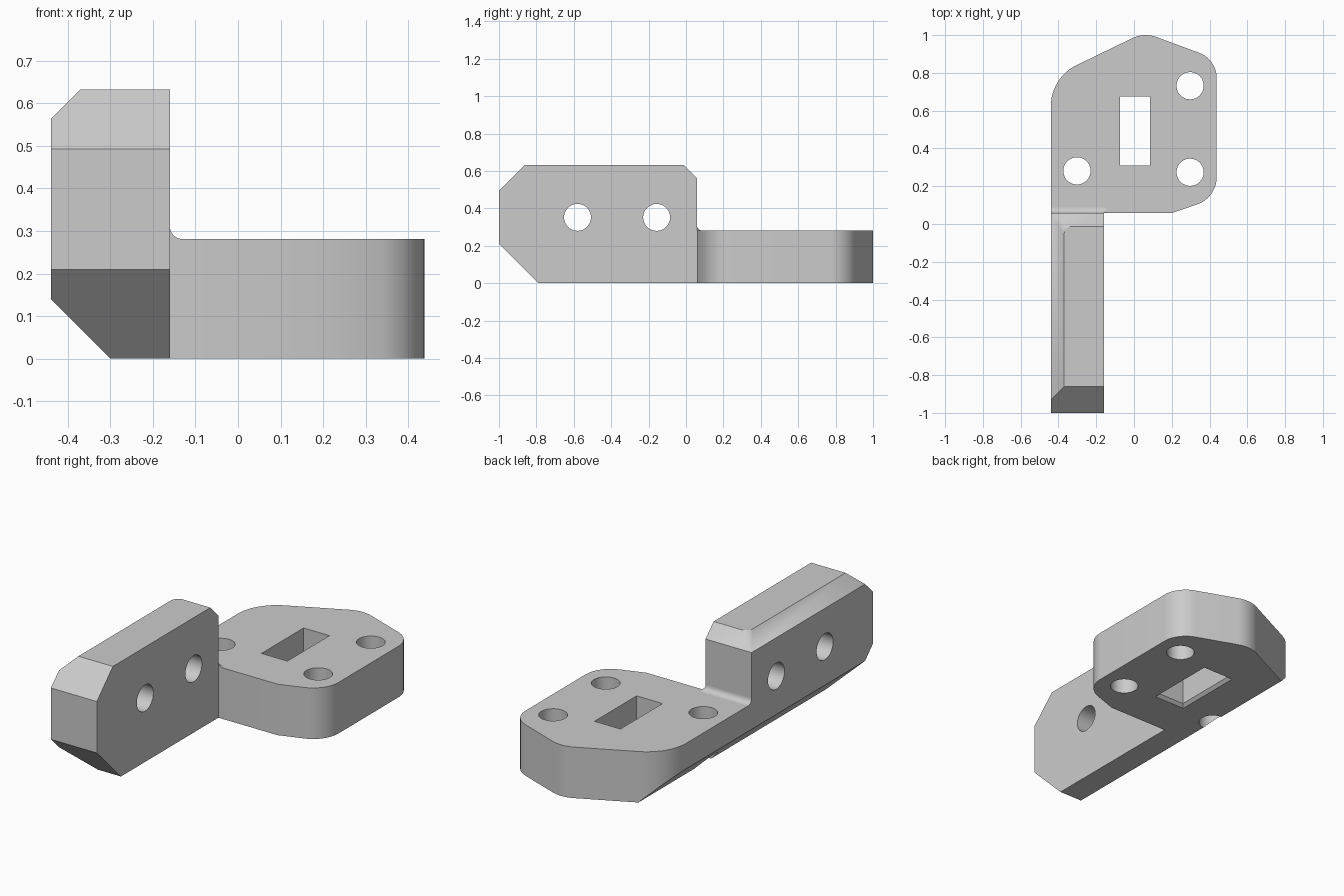
import bpy, bmesh, math
from mathutils import Vector

cube = bpy.data.objects.get("Cube")
if cube:
    bpy.data.objects.remove(cube, do_unlink=True)

grey = bpy.data.materials.new("plain_grey")
grey.use_nodes = True
grey.diffuse_color = (0.6, 0.6, 0.6, 1)
grey.node_tree.nodes["Principled BSDF"].inputs["Base Color"].default_value = (0.6, 0.6, 0.6, 1)

LEFT, INNER, BACK = -0.44, -0.16, 0.058   # arm sides and back face
PLATE_TOP, ARM_TOP = 0.281, 0.633


def loft(name, rings, planes=()):
    """Closed solid through matching rings, then trimmed by (point, outward normal) planes."""
    bm = bmesh.new()
    rows = [[bm.verts.new(p) for p in ring] for ring in rings]
    n = len(rows[0])
    for a, b in zip(rows, rows[1:]):
        for i in range(n):
            j = (i + 1) % n
            bm.faces.new((a[i], a[j], b[j], b[i]))
    bm.faces.new(rows[0][::-1])
    bm.faces.new(rows[-1])
    for point, normal in planes:
        geom = bm.verts[:] + bm.edges[:] + bm.faces[:]
        cut = bmesh.ops.bisect_plane(bm, geom=geom, dist=1e-5, plane_co=point,
                                     plane_no=normal, clear_outer=True)
        edges = [e for e in cut["geom_cut"] if isinstance(e, bmesh.types.BMEdge)]
        bmesh.ops.holes_fill(bm, edges=edges)
    bmesh.ops.remove_doubles(bm, verts=bm.verts, dist=1e-5)
    bmesh.ops.recalc_face_normals(bm, faces=bm.faces)
    mesh = bpy.data.meshes.new(name)
    bm.to_mesh(mesh)
    bm.free()
    mesh.materials.append(grey)
    obj = bpy.data.objects.new(name, mesh)
    bpy.context.collection.objects.link(obj)
    return obj


def combine(target, other, operation):
    mod = target.modifiers.new(operation, "BOOLEAN")
    mod.operation, mod.solver, mod.object = operation, "EXACT", other
    bpy.context.view_layer.objects.active = target
    bpy.ops.object.modifier_apply(modifier=mod.name)
    bpy.data.objects.remove(other, do_unlink=True)


def rounded(corners, steps=12):
    """Outline from (x, y, tangent length) corners, each rounded by an arc."""
    out = []
    for i, (x, y, t) in enumerate(corners):
        p = Vector((x, y, 0))
        if not t:
            out.append(p)
            continue
        a = (Vector((*corners[i - 1][:2], 0)) - p).normalized()
        b = (Vector((*corners[(i + 1) % len(corners)][:2], 0)) - p).normalized()
        half = a.angle(b) / 2
        centre = p + (a + b).normalized() * t / math.cos(half)
        start, end = (p + a * t - centre).normalized(), (p + b * t - centre).normalized()
        radius = t * math.tan(half)
        out += [centre + start.slerp(end, k / steps).normalized() * radius
                for k in range(steps + 1)]
    return out


def at_height(outline, z):
    return [(p[0], p[1], z) for p in outline]


def rectangle(x0, x1, y0, y1):
    return [(x0, y0), (x1, y0), (x1, y1), (x0, y1)]


def circle(u, v, r=0.072, n=48):
    return [(u + r * math.cos(math.tau * i / n), v + r * math.sin(math.tau * i / n))
            for i in range(n)]


# Long lower chamfer shared by arm and plate
lower_chamfer = ((-0.30, 0, 0), (-1, 0, -1))

# Arm: block with chamfered ends and top edges
drop = 0.07
planes = [
    lower_chamfer,
    ((0, -1, 0.21), (0, -1, -1)),
    ((0, -1, 0.493), (0, -1, 1)),
    ((LEFT, 0, ARM_TOP - drop), (-1, 0, 1)),
    ((0, BACK, ARM_TOP - drop), (0, 1, 1)),
]
# Conical blend where the two top chamfers meet
corner = Vector((LEFT, BACK, ARM_TOP - drop))
r = 0.045
centre = corner + Vector((drop + r, -drop - r, 0))
for k in range(1, 8):
    angle = math.pi / 2 * (1 + k / 8)
    n = Vector((math.cos(angle), math.sin(angle), 0))
    rise = n.dot(corner - centre) - r
    planes.append((corner, n * drop + Vector((0, 0, rise))))
arm_base = rectangle(LEFT, INNER, -1, BACK)
body = loft("bracket", [at_height(arm_base, 0), at_height(arm_base, ARM_TOP)], planes)

# Plate: rounded outline with a tongue into the arm
outline = rounded([
    (LEFT, 0, 0), (INNER, 0, 0), (INNER, BACK, 0), (0.20, BACK, 0),
    (0.438, 0.139, 0.11), (0.438, 0.872, 0.1), (0.053, 1.014, 0.07), (LEFT, 0.775, 0.15),
])
plate = loft("plate", [at_height(outline, 0), at_height(outline, PLATE_TOP)], [lower_chamfer])
combine(body, plate, "UNION")

# Bolt holes through the plate
for x, y in ((-0.302, 0.281), (0.297, 0.274), (0.297, 0.732)):
    ring = circle(x, y)
    combine(body, loft("cutter", [at_height(ring, -0.1), at_height(ring, 0.5)]), "DIFFERENCE")

# Bolt holes through the arm
for y in (-0.58, -0.157):
    ring = circle(y, 0.352)
    rings = [[(x, u, v) for u, v in ring] for x in (-0.6, 0)]
    combine(body, loft("cutter", rings), "DIFFERENCE")

# Slot, flared at the underside
slot = [at_height(rectangle(-0.074 - g, 0.084 + g, 0.31 - g, 0.676 + g), z)
        for z, g in ((-0.016, 0.032), (0.016, 0), (0.5, 0))]
combine(body, loft("cutter", slot), "DIFFERENCE")

# Fillet between arm and plate, swept along the back and around the corner
R = 0.03
profile = [(0, 0)] + [(R - R * math.cos(a), R - R * math.sin(a))
                      for a in (math.pi / 2 * k / 8 for k in range(9))]
path = [(LEFT, math.pi / 2)] + [(INNER, math.pi / 2 * (1 - k / 8)) for k in range(9)]
sections = [[(x + d * math.cos(a), BACK + d * math.sin(a), PLATE_TOP + h) for d, h in profile]
            for x, a in path]
fillet = loft("corner_fillet", sections)

# Smooth the rounded areas, keep edges crisp
for obj in (body, fillet):
    bpy.ops.object.select_all(action="DESELECT")
    obj.select_set(True)
    bpy.context.view_layer.objects.active = obj
    bpy.ops.object.shade_smooth_by_angle(angle=math.radians(25))
